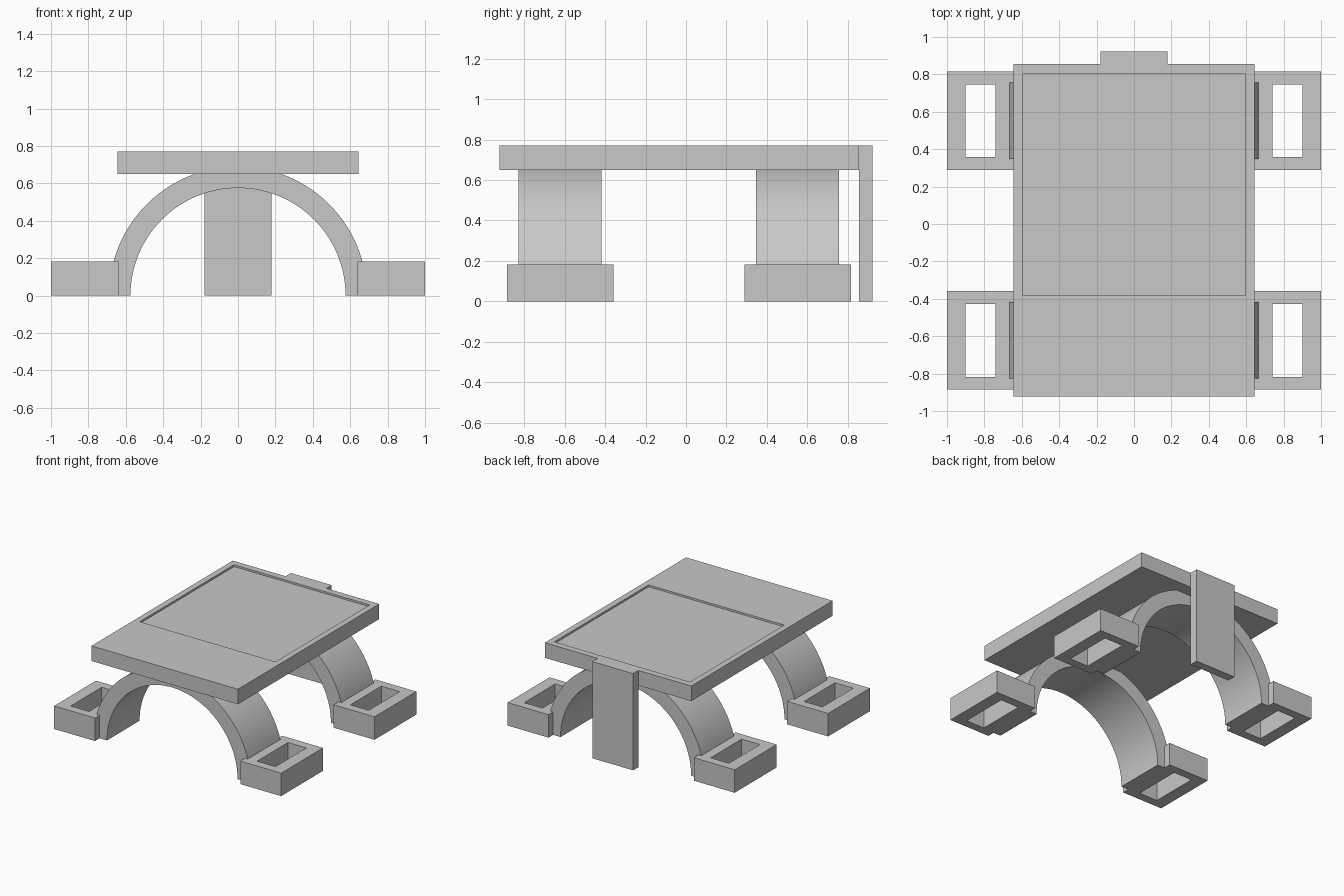
import bpy
import bmesh
from math import sin, cos, pi, radians

cube = bpy.data.objects.get("Cube")
if cube:
    bpy.data.objects.remove(cube, do_unlink=True)

# One plain grey for everything
grey = bpy.data.materials.new("light_grey")
grey.use_nodes = True
colour = (0.58, 0.58, 0.58, 1)
grey.diffuse_color = colour
grey.node_tree.nodes["Principled BSDF"].inputs["Base Color"].default_value = colour


def finish(name, bm):
    bmesh.ops.recalc_face_normals(bm, faces=bm.faces)
    mesh = bpy.data.meshes.new(name)
    bm.to_mesh(mesh)
    bm.free()
    mesh.materials.append(grey)
    obj = bpy.data.objects.new(name, mesh)
    bpy.context.collection.objects.link(obj)
    return obj


def loop(bm, rect, z):
    x0, x1, y0, y1 = rect
    return [bm.verts.new((x, y, z)) for x, y in ((x0, y0), (x1, y0), (x1, y1), (x0, y1))]


def bridge(bm, a, b):
    for i in range(len(a)):
        j = (i + 1) % len(a)
        bm.faces.new((a[i], a[j], b[j], b[i]))


def block(name, outer, z0, z1, inner=None, floor=None):
    """Box with an optional opening: a pocket down to floor, or a through hole."""
    bm = bmesh.new()
    low, top = loop(bm, outer, z0), loop(bm, outer, z1)
    bridge(bm, low, top)
    if inner is None:
        bm.faces.new(top)
    else:
        rim = loop(bm, inner, z1)
        base = loop(bm, inner, z0 if floor is None else floor)
        bridge(bm, top, rim)
        bridge(bm, rim, base)
        if floor is not None:
            bm.faces.new(base)
    if inner is not None and floor is None:
        bridge(bm, low, base)
    else:
        bm.faces.new(low)
    return finish(name, bm)


def arch(name, y0, y1, r_in, r_out, steps=64):
    """Half ring standing on the ground, spanning left to right."""
    bm = bmesh.new()
    sections = []
    for i in range(steps + 1):
        a = pi * i / steps
        sections.append([bm.verts.new((r * cos(a), y, r * sin(a)))
                         for r, y in ((r_in, y0), (r_out, y0), (r_out, y1), (r_in, y1))])
    for a, b in zip(sections, sections[1:]):
        bridge(bm, a, b)
    bm.faces.new(sections[0])
    bm.faces.new(sections[-1])
    obj = finish(name, bm)
    bpy.ops.object.select_all(action="DESELECT")
    obj.select_set(True)
    bpy.context.view_layer.objects.active = obj
    bpy.ops.object.shade_smooth_by_angle(angle=radians(30))


# Top plate with a shallow pocket
block("top_plate", (-0.645, 0.645, -0.922, 0.855), 0.65, 0.77,
      (-0.597, 0.597, -0.383, 0.803), 0.755)

# Rear support slab
block("rear_support", (-0.18, 0.18, 0.855, 0.922), 0, 0.77)

# Arches and their hollow feet
for end, y in (("front", -0.622), ("rear", 0.552)):
    arch(end + "_arch", y - 0.205, y + 0.205, 0.575, 0.69)
    for side, s in (("left", 1), ("right", -1)):
        xs = sorted((s * 0.64, s * 1.0))
        hole = sorted((s * 0.74, s * 0.902))
        block(f"{end}_{side}_foot", (*xs, y - 0.263, y + 0.263), 0, 0.183,
              (*hole, y - 0.195, y + 0.195))
